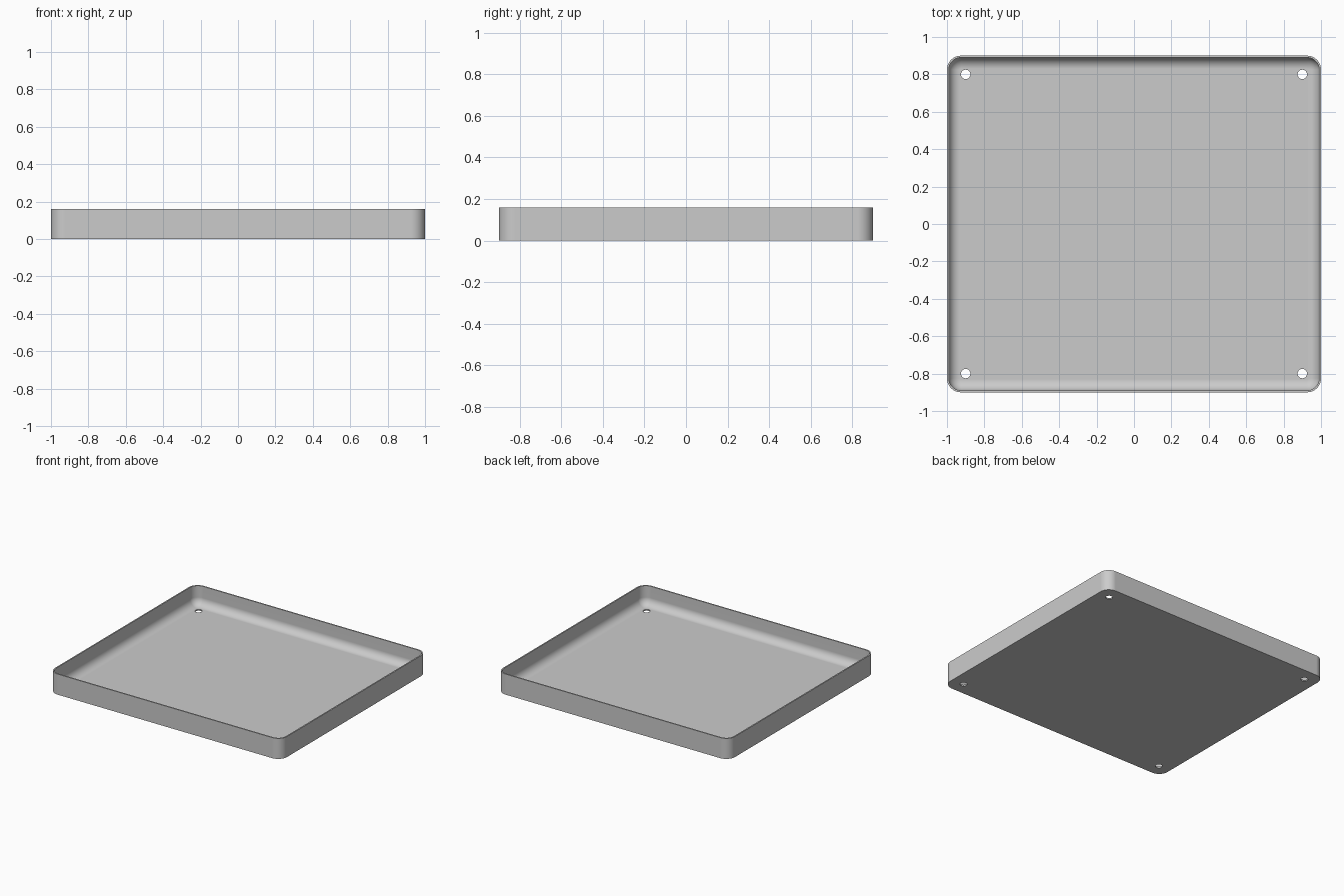
import bpy
import bmesh
from math import sin, cos, pi

cube = bpy.data.objects.get("Cube")
if cube:
    bpy.data.objects.remove(cube, do_unlink=True)

HALF_X, HALF_Y, HEIGHT = 1.0, 0.9, 0.16
CORNER = 0.075      # outer corner radius
WALL = 0.01         # wall and floor thickness
FILLET = 0.06       # curve between the walls and the floor
STEPS = 10

grey = bpy.data.materials.new("plain grey")
grey.use_nodes = True
colour = (0.6, 0.6, 0.6, 1)
grey.diffuse_color = colour
grey.node_tree.nodes["Principled BSDF"].inputs["Base Color"].default_value = colour


def ring(bm, inset, z):
    """Rounded rectangle of vertices, inset from the outer outline."""
    radius = CORNER - inset
    verts = []
    for i, (sx, sy) in enumerate([(1, 1), (-1, 1), (-1, -1), (1, -1)]):
        for s in range(STEPS + 1):
            a = (i + s / STEPS) * pi / 2
            verts.append(bm.verts.new((sx * (HALF_X - CORNER) + radius * cos(a),
                                       sy * (HALF_Y - CORNER) + radius * sin(a), z)))
    return verts


# Tray shell: outside wall, rim, inside wall, fillet, floor
bm = bmesh.new()
profile = [(0, 0), (0, HEIGHT), (WALL, HEIGHT)]
for s in range(STEPS + 1):
    a = s / STEPS * pi / 2
    profile.append((WALL + FILLET * (1 - cos(a)), WALL + FILLET * (1 - sin(a))))
rings = [ring(bm, inset, z) for inset, z in profile]
for low, high in zip(rings, rings[1:]):
    for i in range(len(low)):
        j = (i + 1) % len(low)
        bm.faces.new((low[i], low[j], high[j], high[i]))
bm.faces.new(rings[0][::-1])
bm.faces.new(rings[-1])
bmesh.ops.recalc_face_normals(bm, faces=bm.faces)
mesh = bpy.data.meshes.new("tray")
bm.to_mesh(mesh)
bm.free()
mesh.materials.append(grey)
tray = bpy.data.objects.new("tray", mesh)
bpy.context.collection.objects.link(tray)
bpy.ops.object.select_all(action="DESELECT")

# Corner screw holes
for x in (-0.9, 0.9):
    for y in (-0.8, 0.8):
        bpy.ops.mesh.primitive_cylinder_add(vertices=32, radius=0.025, depth=0.1,
                                            location=(x, y, 0))
        cutter = bpy.context.object
        cutter.name = "hole_cutter"
        cutter.hide_render = True
        cutter.data.materials.append(grey)
        cut = tray.modifiers.new("hole", "BOOLEAN")
        cut.operation, cut.solver, cut.object = "DIFFERENCE", "EXACT", cutter
        bpy.context.view_layer.objects.active = tray
        bpy.ops.object.modifier_apply(modifier=cut.name)
        bpy.data.objects.remove(cutter, do_unlink=True)

# Smooth curves with crisp rim, base and hole edges
tray.select_set(True)
bpy.context.view_layer.objects.active = tray
bpy.ops.object.shade_smooth_by_angle(angle=pi / 6)
weighted = tray.modifiers.new("even shading", "WEIGHTED_NORMAL")
weighted.keep_sharp = True
